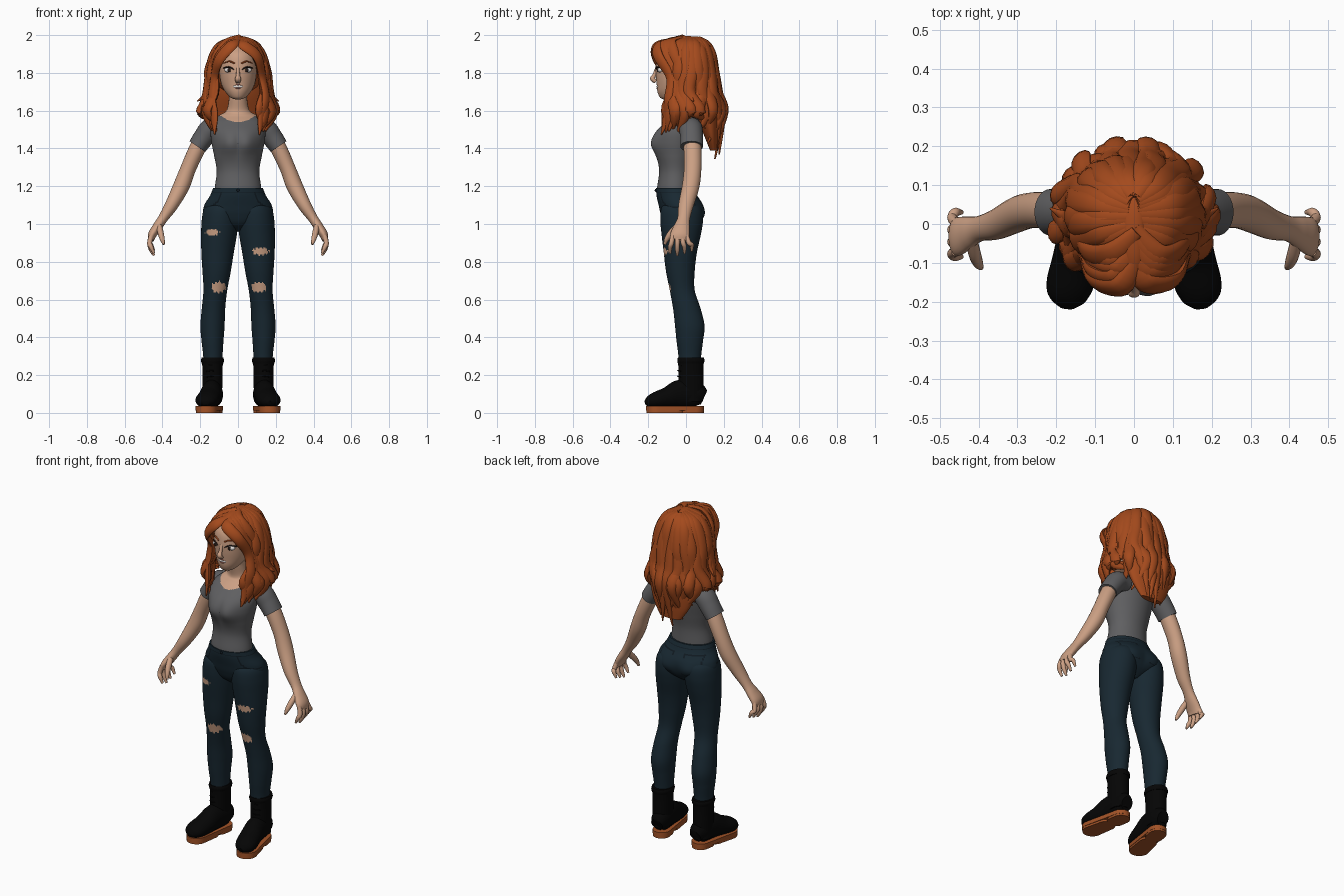
import bpy, bmesh, math, random
from mathutils import Vector

random.seed(4)
cube = bpy.data.objects.get("Cube")
if cube:
    bpy.data.objects.remove(cube, do_unlink=True)


def material(name, r, g, b):
    m = bpy.data.materials.new(name)
    m.use_nodes = True
    m.diffuse_color = (r, g, b, 1)
    bsdf = next(n for n in m.node_tree.nodes if n.type == 'BSDF_PRINCIPLED')
    bsdf.inputs["Base Color"].default_value = (r, g, b, 1)
    bsdf.inputs["Roughness"].default_value = 0.8
    return m


skin = material("skin", .6, .35, .23)
hair = material("copper_hair", .37, .068, .012)
shirt = material("grey_shirt", .115, .115, .12)
denim = material("blue_denim", .009, .021, .031)
seam = material("denim_seam", .005, .01, .015)
leather = material("black_leather", .0015, .0015, .0015)
rubber = material("brown_rubber", .36, .085, .02)
white = material("eye_white", .75, .72, .7)
lips = material("lips", .42, .16, .12)
dark = material("lash_dark", .02, .012, .01)


def finish(name, bm, mats, mirror=False, rule=None):
    """Turn a bmesh into a smooth object, coloured by an optional face rule."""
    bmesh.ops.recalc_face_normals(bm, faces=bm.faces)
    bm.normal_update()
    if rule:
        for f in bm.faces:
            f.material_index = rule(f.calc_center_median(), f.normal)
    mesh = bpy.data.meshes.new(name)
    bm.to_mesh(mesh)
    bm.free()
    for m in mats:
        mesh.materials.append(m)
    mesh.shade_smooth()
    mesh.set_sharp_from_angle(angle=math.radians(45))
    ob = bpy.data.objects.new(name, mesh)
    bpy.context.collection.objects.link(ob)
    if mirror:
        ob.modifiers.new("mirror", 'MIRROR').use_mirror_merge = False
    return ob


def spline(rows, steps):
    """Catmull-Rom interpolation of number rows."""
    out = []
    last = len(rows) - 1
    for i in range(last):
        p, q, r, s = rows[max(i - 1, 0)], rows[i], rows[i + 1], rows[min(i + 2, last)]
        for k in range(steps):
            t = k / steps
            out.append([b + .5 * t * (c - a + t * (2 * a - 5 * b + 4 * c - d + t * (3 * (b - c) + d - a)))
                        for a, b, c, d in zip(p, q, r, s)])
    return out + [list(rows[-1])]


def sweep(name, rows, mats, ref=(0, 1, 0), axis=None, n=20, steps=6, bump=None, **kw):
    """Skin ellipses along a path; rows are x, y, z, side radius, radius along ref."""
    bm = bmesh.new()
    rows = spline(rows, steps)
    rings = []
    for i, (x, y, z, a, b) in enumerate(rows):
        p = Vector((x, y, z))
        nxt, prv = rows[min(i + 1, len(rows) - 1)], rows[max(i - 1, 0)]
        t = Vector(axis) if axis else (Vector(nxt[:3]) - Vector(prv[:3])).normalized()
        r = ref(p) if callable(ref) else Vector(ref)
        v = (r - t * r.dot(t)).normalized()
        u = v.cross(t)
        ring = []
        for k in range(n):
            w = math.tau * k / n
            co = p + u * max(a, .001) * math.cos(w) + v * max(b, .001) * math.sin(w)
            if bump:
                co.y += bump(co, math.sin(w))
            ring.append(bm.verts.new(co))
        rings.append(ring)
    for lo, hi in zip(rings, rings[1:]):
        for k in range(n):
            j = (k + 1) % n
            bm.faces.new((lo[k], lo[j], hi[j], hi[k]))
    bm.faces.new(rings[0])
    bm.faces.new(rings[-1])
    return finish(name, bm, mats, **kw)


def ball(name, centre, radii, mat, mirror=False, segs=24):
    bm = bmesh.new()
    bmesh.ops.create_uvsphere(bm, u_segments=segs, v_segments=segs // 2, radius=1)
    for v in bm.verts:
        v.co = Vector(c + r * q for c, r, q in zip(centre, radii, v.co))
    return finish(name, bm, [mat], mirror)


def slab(name, discs, z0, z1, mat):
    """Convex plate around a set of discs (x, y, radius), mirrored."""
    bm = bmesh.new()
    for x, y, r in discs:
        for k in range(28):
            w = math.tau * k / 28
            for z in (z0, z1):
                bm.verts.new((x + r * math.cos(w), y + r * math.sin(w), z))
    out = bmesh.ops.convex_hull(bm, input=bm.verts)
    junk = {g for g in out["geom_interior"] + out["geom_unused"] if isinstance(g, bmesh.types.BMVert)}
    bmesh.ops.delete(bm, geom=list(junk), context='VERTS')
    return finish(name, bm, [mat], True)


UP = (0, 0, 1)


def bell(x, cx, wx, z, cz, wz):
    return math.exp(-((abs(x) - cx) / wx) ** 2 - ((z - cz) / wz) ** 2)


# Shirt and neck in one loft, with a scooped neckline
def neckline(c, n):
    return int(c.z > (1.54 + 4 * c.x ** 2 if c.y < 0 else 1.578))


sweep("shirt_and_neck", [
    (0, -.06, 1.16, .125, .095), (0, -.06, 1.2, .122, .092), (0, -.055, 1.28, .113, .087),
    (0, -.053, 1.36, .126, .099), (0, -.05, 1.43, .14, .11), (0, -.04, 1.49, .145, .11),
    (0, -.015, 1.54, .135, .092), (0, .005, 1.575, .1, .07), (0, .005, 1.6, .062, .056),
    (0, -.01, 1.66, .048, .05), (0, -.02, 1.72, .046, .05)], [shirt, skin], axis=UP, n=80, steps=14,
    bump=lambda c, s: -.032 * max(0, -s) * bell(c.x, .05, .06, c.z, 1.425, .065), rule=neckline)

# Sleeves and arms
sweep("sleeve", [(.08, .02, 1.51, .05, .055), (.14, .025, 1.505, .058, .062),
                 (.18, .03, 1.46, .055, .06), (.215, .03, 1.41, .05, .06)], [shirt], mirror=True, n=28)
sweep("arm", [(.17, .03, 1.49, .042, .045), (.22, .035, 1.39, .043, .047), (.265, .035, 1.29, .041, .046),
              (.3, .025, 1.2, .043, .046), (.352, 0, 1.1, .035, .04), (.397, -.012, 1.03, .026, .033),
              (.427, -.022, .985, .025, .042), (.453, -.032, .945, .023, .05),
              (.461, -.037, .915, .016, .046)], [skin], mirror=True, n=24)
for i, finger in enumerate(("index", "middle", "ring", "little")):
    y, tip = -.07 + .024 * i, -.084 + .038 * i
    end = .845 + .012 * abs(i - 1)
    sweep(finger + "_finger", [(.458, y, .94, .013, .013), (.468, (y + tip) / 2, .9, .013, .013),
                               (.46, tip, end + .02, .012, .012), (.444, tip, end - .012, .006, .006)],
          [skin], mirror=True, n=12)
sweep("thumb", [(.42, -.035, 1, .015, .016), (.41, -.077, .955, .016, .017),
                (.401, -.102, .92, .013, .013), (.393, -.112, .892, .006, .007)], [skin], mirror=True, n=14)


# Jeans: hips with pocket lines
def pockets(c, n):
    x = abs(c.x)
    if c.z > 1.165:
        return int(c.z < 1.171)
    if n.y < 0:
        fly = x < .004 and c.z > 1.05
        return int(fly or abs(math.hypot(x - .17, c.z - 1.17) - .08) < .004)
    box = max(abs(x - .085) / .05, abs(c.z - 1.085) / .055)
    return int(.94 < box < 1.06)


sweep("jeans_hips", [(0, -.02, .96, .03, .04), (0, -.02, 1, .12, .09), (0, -.021, 1.05, .18, .112),
                     (0, -.028, 1.1, .178, .117), (0, -.048, 1.15, .148, .108), (0, -.058, 1.19, .132, .1)],
      [denim, seam], axis=UP, n=96, steps=14, rule=pockets,
      bump=lambda c, s: .018 * max(0, s) * bell(c.x, .085, .06, c.z, 1.05, .05))
ball("waist_button", (0, -.16, 1.178), (.008, .006, .008), seam)

# Jeans: legs with torn patches
rips = {-1: [(-.135, .955, .04, .019), (-.105, .665, .043, .032)],
        1: [(.12, .855, .05, .021), (.11, .665, .045, .03)]}
for s, side in ((-1, "right"), (1, "left")):
    def torn(c, n, s=s):
        ragged = .8 + .25 * math.sin(c.x * 300 + c.z * 90)
        return int(n.y < -.2 and any(((c.x - x) / w) ** 2 + ((c.z - z) / h) ** 2 < ragged
                                     for x, z, w, h in rips[s]))
    leg = [(.135, .02, .24, .05, .058), (.133, .02, .3, .051, .06), (.135, .02, .38, .058, .07),
           (.135, .02, .46, .064, .078), (.13, .005, .55, .062, .073), (.12, -.02, .65, .063, .066),
           (.113, -.03, .75, .075, .076), (.108, -.03, .85, .086, .088), (.1, -.025, .95, .095, .105),
           (.095, -.023, 1.02, .097, .113), (.088, -.024, 1.08, .092, .108), (.075, -.03, 1.12, .07, .08)]
    sweep(side + "_jeans_leg", [(s * r[0], *r[1:]) for r in leg], [denim, skin],
          axis=UP, n=80, steps=16, rule=torn)

# Boots
sweep("boot_shaft", [(.135, .03, .06, .05, .06), (.135, .027, .15, .052, .066), (.135, .026, .22, .053, .066),
                     (.135, .026, .285, .056, .068)], [leather], axis=UP, n=28, mirror=True)
sweep("boot_cuff", [(.135, .026, .262, .057, .069), (.135, .026, .277, .061, .072),
                    (.135, .026, .292, .057, .069)], [leather], axis=UP, n=28, steps=4, mirror=True)
sweep("boot_foot", [(.128, .094, .08, .036, .04), (.13, .055, .095, .051, .067), (.14, -.03, .1, .055, .075),
                    (.152, -.1, .08, .06, .056), (.166, -.16, .067, .06, .044),
                    (.17, -.195, .058, .046, .031), (.172, -.216, .052, .018, .012)],
      [leather], ref=UP, n=28, mirror=True)
for i in range(5):
    y, z = max(-.093 + .013 * i, -.044), .13 + .03 * i
    sweep("boot_lace", [(.115, y + .018, z, .003, .003), (.142, y, z + .004, .003, .003),
                        (.168, y + .018, z, .003, .003)], [leather], ref=UP, n=8, mirror=True)
slab("boot_sole", [(.13, .045, .05), (.167, -.155, .057)], .012, .036, rubber)
slab("boot_heel", [(.13, .045, .049), (.136, .01, .049)], 0, .013, rubber)
slab("boot_front_tread", [(.148, -.06, .05), (.167, -.155, .055)], 0, .013, rubber)

# Head and face
sweep("head", [(0, -.105, 1.66, .015, .015), (0, -.092, 1.67, .04, .046), (0, -.066, 1.7, .068, .085),
               (0, -.05, 1.74, .088, .105), (0, -.045, 1.79, .097, .115), (0, -.04, 1.84, .1, .12),
               (0, -.035, 1.9, .092, .11), (0, -.03, 1.95, .05, .06)], [skin], axis=UP, n=40)
sweep("nose", [(0, -.152, 1.835, .009, .008), (0, -.167, 1.79, .01, .01), (0, -.177, 1.769, .016, .013),
               (0, -.16, 1.753, .014, .01)], [skin], n=16)
ball("eye", (.047, -.135, 1.815), (.025, .016, .014), white, True)
ball("iris", (.046, -.149, 1.815), (.01, .004, .011), dark, True)
sweep("eyelash", [(.021, -.157, 1.817, .002, .003), (.046, -.152, 1.831, .004, .005),
                  (.078, -.122, 1.826, .003, .003)], [dark], n=8, mirror=True)
sweep("eyebrow", [(.018, -.158, 1.85, .004, .004), (.045, -.148, 1.861, .004, .004),
                  (.079, -.115, 1.851, .002, .002)], [hair], n=8, mirror=True)
ball("teeth", (0, -.148, 1.728), (.027, .0075, .008), white)
for name, drop in (("upper_lip", -.002), ("lower_lip", .018)):
    sweep(name, [(-.037, -.139, 1.738, .002, .002), (0, -.153, 1.736 - drop, .004, .004),
                 (.037, -.139, 1.738, .002, .002)], [lips], ref=UP, n=10)


# Hair: base volume, then layered locks following the head
def outward(p):
    return Vector((p.x, p.y - .02, max(0, p.z - 1.8)))


def jit(amount):
    return random.uniform(-amount, amount)


ball("hair_cap", (0, .03, 1.83), (.143, .12, .148), hair, segs=32)
sweep("hair_back_volume", [(0, .06, 1.85, .13, .1), (0, .08, 1.7, .145, .085), (0, .115, 1.58, .15, .065),
                           (0, .135, 1.47, .12, .04), (0, .147, 1.39, .07, .02)], [hair], axis=UP, n=32)
# Ridge along the parting
sweep("hair_parting", [(0, -.13, 1.955, .02, .012), (0, -.07, 1.978, .026, .012), (0, .03, 1.98, .03, .014),
                       (0, .1, 1.95, .03, .014)], [hair], ref=UP, n=14)
for s in (-1, 1):
    for layer in range(2):
        for k in range(10):
            deg = 5 + 13 * k + 5 * layer + jit(3)
            sn, cs = s * math.sin(math.radians(deg)), math.cos(math.radians(deg))
            end = 1.355 + .0025 * deg if deg < 60 else (1.57 if deg < 102 else 1.48)
            end += jit(.025) + .03 * layer
            grow = 1 + .04 * layer
            path = [(.01, .05, 1.975, .02, .012), (.085, .09, 1.95, .028, .015), (.127, .118, 1.895, .032, .016),
                    (.153, .137, 1.8, .034, .018), (.158, .15, 1.69, .032, .018),
                    (.188, .17, 1.59, .029, .018), (.145, .143, end, .004, .004)]
            swirl = jit(.12)
            rows = []
            for i, (rx, ry, z, a, b) in enumerate(path):
                wave = jit(.016) if i > 3 else jit(.004)
                turn = swirl * (i - 3) * (-1) ** i if i > 3 else 0
                rows.append([(sn * math.cos(turn) + cs * math.sin(turn)) * (rx * grow + wave),
                             .02 + (cs * math.cos(turn) - sn * math.sin(turn)) * (ry * grow + wave),
                             z + .006 * layer, a, b])
            sweep("hair_lock", rows, [hair], ref=outward, n=10, steps=5)
    # Fringe swept away from the parting, lower on the right, then down past the cheeks
    for k in range(5):
        f = k / 4
        dip = .018 if s < 0 else 0
        path = [(0, -.09, 1.97, .018, .01), (.035, -.155, 1.95 - dip / 2, .032, .015),
                (.095, -.143, 1.885 - dip, .031, .016), (.126, -.088, 1.78, .026, .016),
                (.142, -.088, 1.66, .028, .016), (.132, -.105, 1.57, .026, .014),
                (.118, -.125, 1.475, .004, .004)]
        rows = [[s * (x + .018 * f * (i > 0) + jit(.008)), y + .075 * f + jit(.006),
                 z + .018 * f * (i < 3) + .04 * f * (i == 6) + jit(.005), a, b]
                for i, (x, y, z, a, b) in enumerate(path)]
        sweep("fringe_lock", rows, [hair], ref=outward, n=12, steps=6)
    # Loose flicks at shoulder level
    for z in (1.74, 1.67):
        sweep("hair_flick", [(s * .14, 0, z + .1, .02, .012), (s * .165, .01, z, .022, .014),
                             (s * .18, .02, z - .06, .016, .01), (s * .215, .04, z - .09, .003, .003)],
              [hair], ref=outward, n=10)
